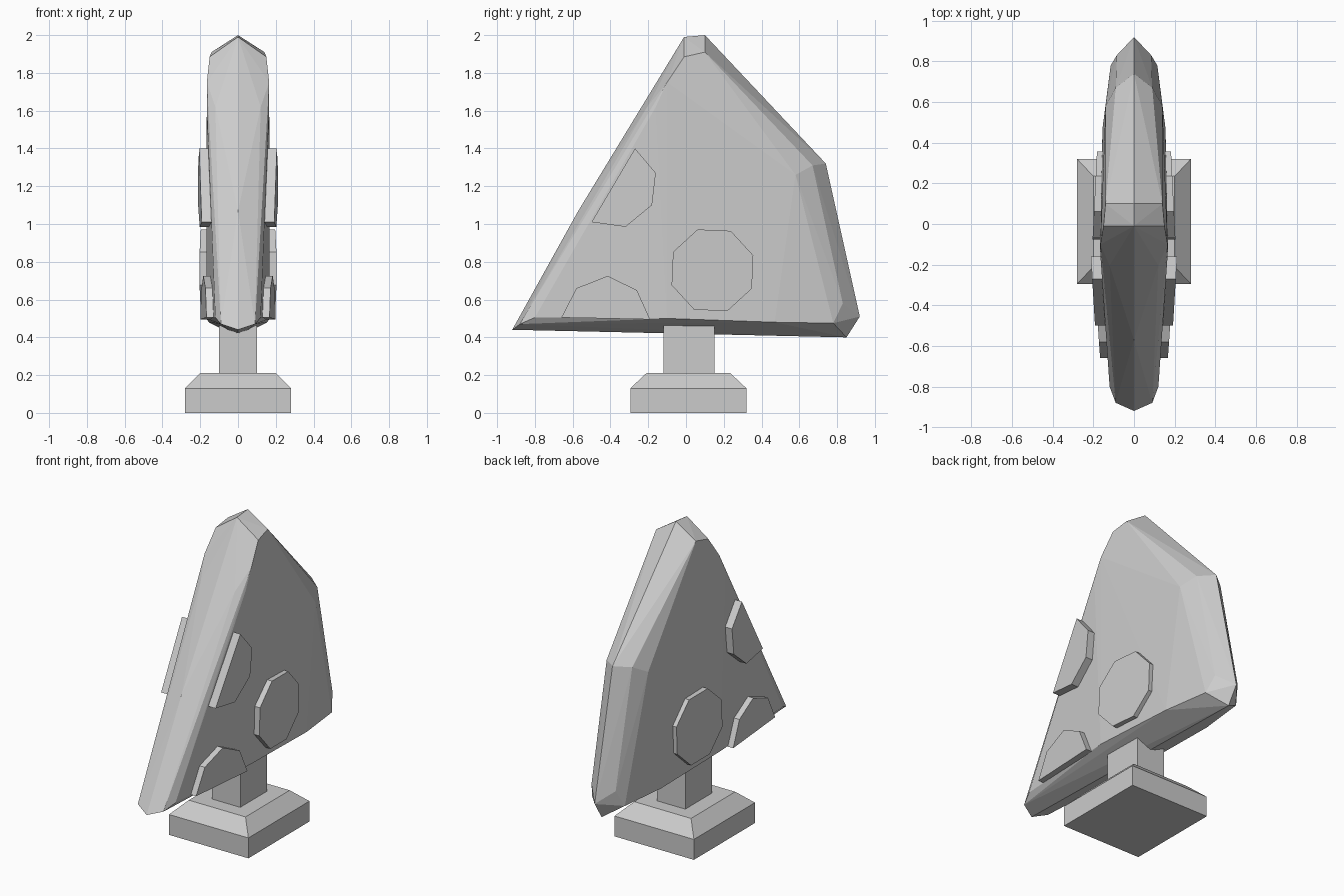
import bpy
import bmesh
import math

cube = bpy.data.objects.get("Cube")
if cube:
    bpy.data.objects.remove(cube, do_unlink=True)

# One flat stone grey for every part
grey = bpy.data.materials.new("plain grey")
grey.use_nodes = True
colour = (0.6, 0.6, 0.6, 1)
grey.diffuse_color = colour
grey.node_tree.nodes["Principled BSDF"].inputs["Base Color"].default_value = colour


def hull_object(name, points):
    """Make a flat faced convex solid that wraps the given points."""
    bm = bmesh.new()
    for point in points:
        bm.verts.new(point)
    result = bmesh.ops.convex_hull(bm, input=bm.verts[:])
    leftovers = result["geom_interior"] + result["geom_unused"]
    loose = {item for item in leftovers if isinstance(item, bmesh.types.BMVert)}
    bmesh.ops.delete(bm, geom=list(loose), context="VERTS")
    bmesh.ops.dissolve_limit(bm, angle_limit=math.radians(0.5),
                             verts=bm.verts[:], edges=bm.edges[:])
    bmesh.ops.recalc_face_normals(bm, faces=bm.faces[:])
    mesh = bpy.data.meshes.new(name)
    bm.to_mesh(mesh)
    bm.free()
    mesh.materials.append(grey)
    obj = bpy.data.objects.new(name, mesh)
    bpy.context.collection.objects.link(obj)
    return obj


def rectangle(half_x, y_min, y_max, z):
    return [(x, y, z) for x in (-half_x, half_x) for y in (y_min, y_max)]


# Pedestal: square plinth with a sloped top, and a short post
lower = rectangle(0.28, -0.295, 0.32, 0)
middle = rectangle(0.28, -0.295, 0.32, 0.13)
upper = rectangle(0.2, -0.21, 0.235, 0.21)
hull_object("base_plinth", lower + middle + upper)
hull_object("support_post",
            rectangle(0.1, -0.12, 0.15, 0.2) + rectangle(0.1, -0.12, 0.15, 0.55))

# Wedge: central ridge outline as (y, z)
ridge = [(-0.92, 0.44), (-0.57, 1.07), (-0.01, 1.99), (0.1, 2),
         (0.74, 1.32), (0.92, 0.51), (0.85, 0.4)]
# Creases on each side as (half width, y, z)
creases = [
    (0.09, -0.88, 0.47), (0.12, -0.205, 1.62),                     # front bevel
    (0.12, -0.8, 0.505), (0.165, -0.16, 1.62), (0.165, -0.1, 1.75),
    (0.15, -0.01, 1.885), (0.14, 0.1, 1.91),                       # top
    (0.09, 0.67, 1.31), (0.085, 0.83, 0.58), (0.115, 0.78, 0.475),  # back bevel
    (0.14, 0.58, 1.26), (0.155, 0.47, 0.48), (0.168, -0.1, 0.5),    # broad side
]
wedge = [(0, y, z) for y, z in ridge]
for side in (-1, 1):
    wedge += [(side * w, y, z) for w, y, z in creases]
hull_object("wedge_body", wedge)


def topping(name, outline, width, slope):
    """Make a thick slice on both sides, its outer face tilted along y."""
    for label, side in (("left", 1), ("right", -1)):
        points = []
        for y, z in outline:
            points.append((side * 0.1, y, z))
            points.append((side * (width + slope * y), y, z))
        hull_object(label + "_" + name, points)


# Raised slices: a whole octagon and two trimmed by the wedge edges
octagon = []
for step in range(8):
    angle = math.radians(20 + 45 * step)
    octagon.append((0.14 + 0.23 * math.cos(angle), 0.755 + 0.23 * math.sin(angle)))
topping("round_slice", octagon, 0.2, -0.05)
topping("upper_cut_slice",
        [(-0.27, 1.4), (-0.16, 1.27), (-0.18, 1.1), (-0.32, 0.985), (-0.5, 1.01)],
        0.222, 0.06)
topping("lower_cut_slice",
        [(-0.66, 0.505), (-0.58, 0.66), (-0.415, 0.725), (-0.26, 0.65), (-0.19, 0.495)],
        0.213, 0.07)
